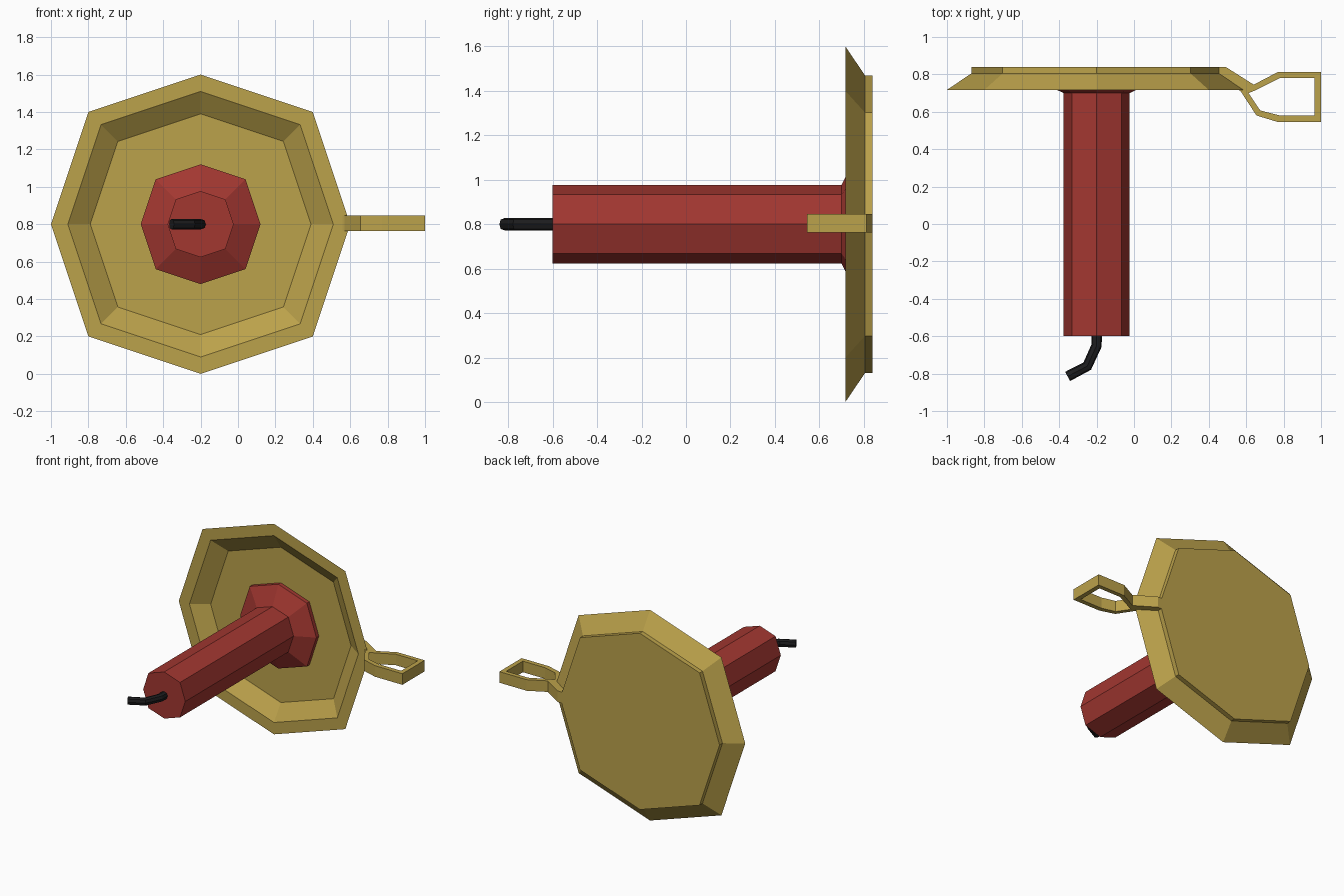
import bpy, bmesh
from mathutils import Vector

if "Cube" in bpy.data.objects:
    bpy.data.objects.remove(bpy.data.objects["Cube"])


def material(name, rgb):
    m = bpy.data.materials.new(name)
    m.use_nodes = True
    m.diffuse_color = (*rgb, 1)
    m.node_tree.nodes["Principled BSDF"].inputs["Base Color"].default_value = (*rgb, 1)
    return m


gold = material("aged gold", (0.50, 0.36, 0.07))
red = material("brick red", (0.36, 0.038, 0.03))
black = material("black", (0.012, 0.012, 0.013))

CENTRE = Vector((-0.2, 0, 0.8))
# Eight-sided section with slightly pushed-out diagonals
OCTAGON = [(1, 0), (.75, .75), (0, 1), (-.75, .75),
           (-1, 0), (-.75, -.75), (0, -1), (.75, -.75)]


def finish(name, bm, mat):
    bmesh.ops.recalc_face_normals(bm, faces=bm.faces)
    mesh = bpy.data.meshes.new(name)
    bm.to_mesh(mesh)
    bm.free()
    mesh.materials.append(mat)
    ob = bpy.data.objects.new(name, mesh)
    bpy.context.collection.objects.link(ob)
    return ob


def bridge(bm, a, b):
    for i in range(len(a)):
        j = (i + 1) % len(a)
        bm.faces.new((a[i], a[j], b[j], b[i]))


def octagonal_lathe(name, profile, mat):
    """Sweep (radius, y) points round the y axis and cap both ends."""
    bm = bmesh.new()
    rings = [[bm.verts.new(CENTRE + Vector((u * r, y, v * r))) for u, v in OCTAGON]
             for r, y in profile]
    for a, b in zip(rings, rings[1:]):
        bridge(bm, a, b)
    bm.faces.new(rings[0])
    bm.faces.new(rings[-1])
    return finish(name, bm, mat)


def flat_ring(bm, points, z):
    return [bm.verts.new((x, y, z)) for x, y in points]


# Dish: recessed floor, sloping wall, flat rim, sloping outside, stepped back
octagonal_lathe("dish", [(.59, .80), (.71, .717), (.80, .717),
                         (.67, .805), (.67, .84)], gold)

# Candle with its flared foot
octagonal_lathe("candle", [(.177, -.60), (.177, .70), (.32, .77), (.32, .80)], red)

# Handle: a short arm off the back and an open loop
LOW, HIGH = .763, .847
bm = bmesh.new()
arm = [(.45, .84), (.49, .84), (.64, .745), (.57, .71), (.45, .79)]
low, high = flat_ring(bm, arm, LOW), flat_ring(bm, arm, HIGH)
bridge(bm, low, high)
bm.faces.new(low)
bm.faces.new(high)
finish("handle_arm", bm, gold)

bm = bmesh.new()
outer = [(.57, .71), (.64, .745), (.77, .813), (1, .813),
         (1, .545), (.77, .545), (.655, .58)]
inner = [(.612, .70), (.65, .715), (.78, .78), (.965, .78),
         (.965, .58), (.78, .58), (.675, .607)]
loops = [flat_ring(bm, p, z) for p, z in
         ((outer, LOW), (outer, HIGH), (inner, HIGH), (inner, LOW))]
for a, b in zip(loops, loops[1:] + loops[:1]):
    bridge(bm, a, b)
finish("handle_loop", bm, gold)

# Bent wick: rings mitred along a path
path = [Vector((x, y, .8)) for x, y in
        ((-.2, -.58), (-.2, -.65), (-.25, -.76), (-.355, -.815))]
bm = bmesh.new()
rings = []
for i, p in enumerate(path):
    before = (p - path[max(i - 1, 0)]).normalized()
    after = (path[min(i + 1, len(path) - 1)] - p).normalized()
    along = (before + after).normalized()
    side = along.cross(Vector((0, 0, 1)))
    rings.append([bm.verts.new(p + .028 * (u * side + v * Vector((0, 0, 1))))
                  for u, v in OCTAGON])
for a, b in zip(rings, rings[1:]):
    bridge(bm, a, b)
bm.faces.new(rings[0])
bm.faces.new(rings[-1])
finish("wick", bm, black)
